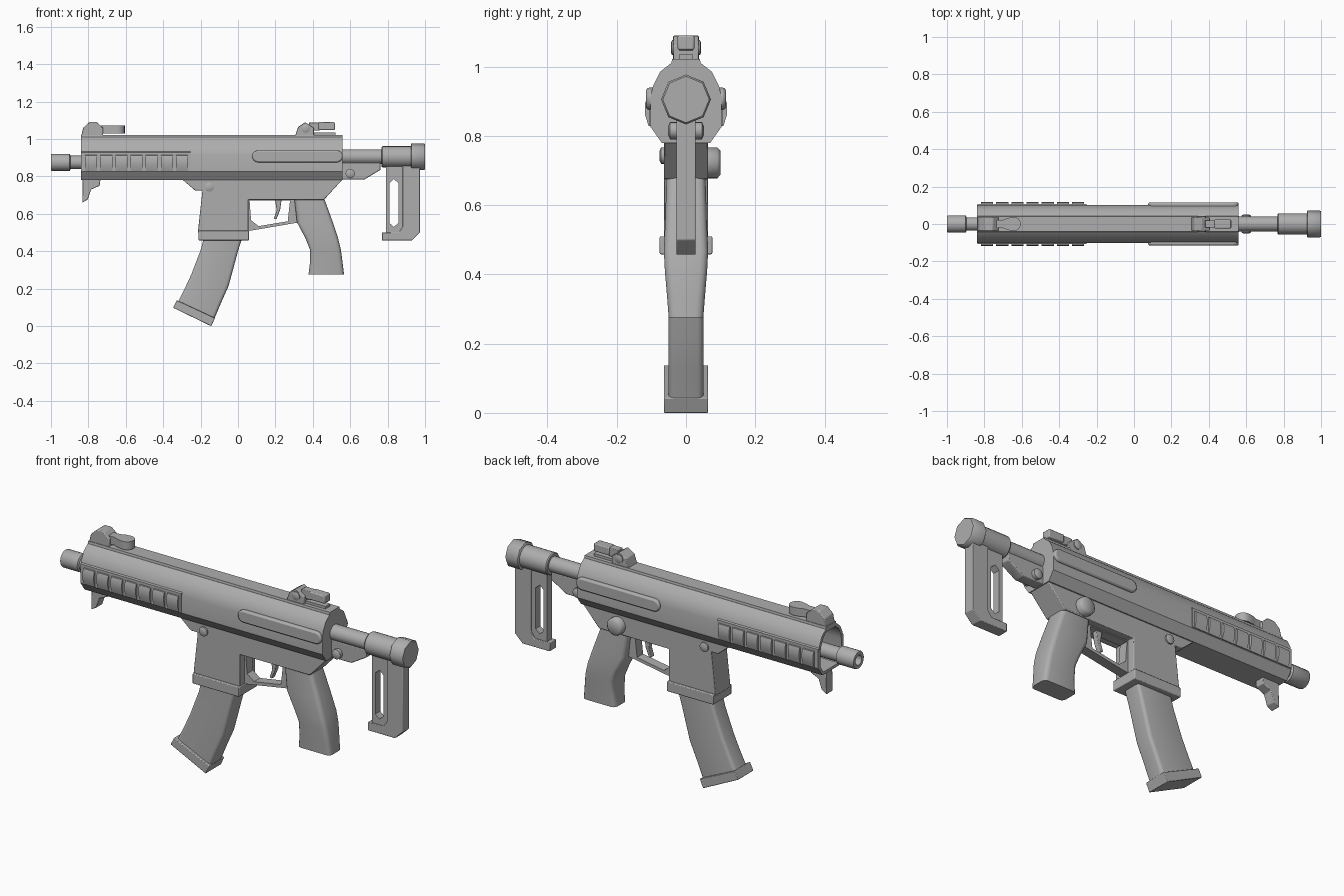
import bpy, bmesh
from math import radians, cos, sin, pi

if "Cube" in bpy.data.objects:
    bpy.data.objects.remove(bpy.data.objects["Cube"])

# Dark grey finish shared by all parts
grey = bpy.data.materials.new("dark_grey")
grey.diffuse_color = (.42, .42, .42, 1)
grey.use_nodes = True
grey.node_tree.nodes["Principled BSDF"].inputs["Base Color"].default_value = grey.diffuse_color


def finish(name, bm, bevel=0, smooth=32):
    bmesh.ops.recalc_face_normals(bm, faces=bm.faces[:])
    me = bpy.data.meshes.new(name)
    bm.to_mesh(me)
    bm.free()
    me.materials.append(grey)
    ob = bpy.data.objects.new(name, me)
    bpy.context.collection.objects.link(ob)
    bpy.ops.object.select_all(action='DESELECT')
    ob.select_set(True)
    bpy.context.view_layer.objects.active = ob
    bpy.ops.object.shade_smooth_by_angle(angle=radians(smooth))
    if bevel:
        m = ob.modifiers.new("bevel", 'BEVEL')
        m.width, m.segments, m.limit_method = bevel, 2, 'ANGLE'
    return ob


def skin(name, rows, loop=False, bevel=0, smooth=32):
    """Join equal-length vertex rings with quads; cap the ends unless looped."""
    bm = bmesh.new()
    vs = [[bm.verts.new(p) for p in r] for r in rows]
    pairs = list(zip(vs, vs[1:])) + ([(vs[-1], vs[0])] if loop else [])
    for a, b in pairs:
        for i in range(len(a)):
            j = (i + 1) % len(a)
            bm.faces.new((a[i], a[j], b[j], b[i]))
    if not loop:
        bm.faces.new(vs[0])
        bm.faces.new(vs[-1])
    return finish(name, bm, bevel, smooth)


def prism(name, pts, y0, y1, bevel=0):
    return skin(name, [[(x, y, z) for x, z in pts] for y in (y0, y1)], bevel=bevel)


def xprism(name, pts, x0, x1, bevel=0):
    return skin(name, [[(x, y, z) for y, z in pts] for x in (x0, x1)], bevel=bevel)


def box(name, x0, x1, hw, z0, z1, bevel=0):
    return prism(name, [(x0, z0), (x1, z0), (x1, z1), (x0, z1)], -hw, hw, bevel)


def frame(name, outer, inner, hw, bevel=0):
    rows = [[(x, y, z) for x, z in p]
            for p, y in ((outer, -hw), (outer, hw), (inner, hw), (inner, -hw))]
    return skin(name, rows, loop=True, bevel=bevel)


def lathe(name, prof, n, axis, c, smooth=32):
    rows = []
    for a, r in prof:
        ring = [(r * cos(2 * pi * i / n), r * sin(2 * pi * i / n)) for i in range(n)]
        rows.append([(a, u, c[1] + v) if axis == 'x' else (c[0] + u, a, c[1] + v)
                     for u, v in ring])
    return skin(name, rows, smooth=smooth)


def loft(name, rows, c):
    """Rounded rectangular sections: front (x0,z0), back (x1,z1), half width."""
    out = []
    arc = [(c - c * cos(t), c - c * sin(t)) for t in (0, pi / 6, pi / 3, pi / 2)]
    for x0, z0, x1, z1, h in rows:
        L = x1 - x0
        q = [(dx, h - dy) for dx, dy in arc]
        ring = q + [(L - dx, y) for dx, y in reversed(q)]
        ring += [(dx, -y) for dx, y in reversed(ring)]
        out.append([(x0 + dx, y, z0 + dx / L * (z1 - z0)) for dx, y in ring])
    return skin(name, out, smooth=42)


# Upper receiver with hollow front
half = [(.043, 1.01), (.075, .985), (.095, .945), (.102, .915), (.102, .825), (.07, .78)]
sect = half + [(-y, z) for y, z in reversed(half)]
bm = bmesh.new()
ends = [[bm.verts.new((x, y, z)) for y, z in sect] for x in (-.84, .56)]
for i in range(len(sect)):
    j = (i + 1) % len(sect)
    bm.faces.new((ends[0][i], ends[0][j], ends[1][j], ends[1][i]))
front = bm.faces.new(ends[0])
bm.faces.new(ends[1])
bmesh.ops.recalc_face_normals(bm, faces=bm.faces[:])
bmesh.ops.inset_region(bm, faces=[front], thickness=.016)
ext = bmesh.ops.extrude_face_region(bm, geom=[front])
bmesh.ops.translate(bm, vec=(.2, 0, 0),
                    verts=[v for v in ext['geom'] if isinstance(v, bmesh.types.BMVert)])
if front.is_valid:
    bmesh.ops.delete(bm, geom=[front], context='FACES_ONLY')
finish("upper_receiver", bm)
xprism("top_rail", [(-.044, 1.0), (.044, 1.0), (.04, 1.022), (-.04, 1.022)], -.84, .56)

# Side panels, grip blocks and long raised pills
for s, side in ((-1, "right"), (1, "left")):
    xprism("handguard_panel_" + side, [(s * y, z) for y, z in
           ((.09, .936), (.106, .928), (.106, .83), (.09, .825))], -.838, -.255)
    for i in range(7):
        x = -.818 + .081 * i
        xprism(f"handguard_block_{side}_{i}", [(s * y, z) for y, z in
               ((.1, .915), (.112, .912), (.118, .895), (.118, .86), (.108, .828), (.1, .828))],
               x, x + .065)
    r = .032
    pill = [(.108 - r * sin(pi * k / 8), .907 + r * cos(pi * k / 8)) for k in range(9)]
    pill += [(.528 + r * sin(pi * k / 8), .907 - r * cos(pi * k / 8)) for k in range(9)]
    prism("side_pill_" + side, pill, s * .085, s * .115, .008)

# Barrel and muzzle
lathe("barrel", [(-.93, .001), (-.93, .026), (-1, .026), (-1, .043), (-.995, .046), (-.9, .046),
                 (-.895, .036), (-.6, .036)], 20, 'x', (0, .875))

# Lower receiver, magazine well lip and magazine
prism("lower_receiver", [(-.3, .785), (-.23, .725), (-.19, .725), (-.215, .5), (.055, .5),
      (.055, .675), (.46, .675), (.56, .785)], -.064, .064, .004)
box("magwell_lip", -.211, .059, .076, .458, .51, .004)
loft("magazine", [(-.18, .48, .025, .48, .05), (-.2, .405, .0, .4, .05),
                  (-.25, .275, -.05, .215, .05), (-.285, .2, -.09, .125, .05),
                  (-.325, .12, -.13, .03, .05)], .016)
prism("magazine_base", [(-.327, .138), (-.347, .098), (-.143, -.001), (-.123, .043)],
      -.064, .064, .003)

# Trigger group
frame("trigger_guard",
      [(.05, .69), (.05, .508), (.075, .511), (.32, .553), (.32, .69)],
      [(.062, .67), (.07, .565), (.11, .534), (.266, .56), (.278, .67)], .025)
prism("trigger", [(.195, .69), (.235, .69), (.225, .62), (.205, .57), (.192, .575), (.207, .62)],
      -.014, .014, .003)

# Pistol grip
loft("pistol_grip", [(.30, .69, .458, .69, .056), (.315, .555, .507, .555, .06),
                     (.36, .47, .535, .47, .064), (.384, .41, .55, .41, .061),
                     (.385, .34, .559, .34, .055), (.377, .275, .567, .275, .05)], .022)

# Pins and selector button
lathe("receiver_pin", [(-.077, .012), (-.072, .024), (.072, .024), (.077, .012)], 16, 'y', (-.153, .743))
lathe("rear_pin", [(-.052, .012), (-.046, .025), (.046, .025), (.052, .012)], 16, 'y', (.6, .815))
lathe("selector_button", [(.05, .045), (.09, .045), (.1, .034)], 16, 'y', (.35, .722), 70)

# Rear bracket and stock
prism("rear_bracket", [(.54, .783), (.675, .783), (.762, .835), (.762, .875), (.54, .875)],
      -.028, .028, .004)
lathe("stock_tube", [(.5, .04), (.78, .04)], 20, 'x', (0, .905))
lathe("stock_sleeve", [(.768, .053), (.773, .057), (.95, .057)], 20, 'x', (0, .905))
lathe("stock_cap", [(.925, .068), (.928, .072), (.994, .072), (1, .067)], 8, 'x', (0, .905), 46)
frame("stock_plate", [(.79, .87), (.79, .5), (.835, .49), (.89, .5), (.89, .87), (.835, .875)],
      [(.81, .765), (.81, .55), (.833, .53), (.857, .55), (.857, .765), (.833, .785)], .02)
prism("stock_butt", [(.88, .88), (.88, .53), (.86, .5), (.77, .5), (.77, .457), (.928, .457),
      (.973, .5), (.973, .88)], -.028, .028, .003)

# Hand stop under the muzzle
prism("hand_stop", [(-.83, .785), (-.735, .785), (-.74, .75), (-.785, .73), (-.803, .677),
      (-.832, .66)], -.026, .026, .003)

# Front sight with folded arm
prism("front_sight_base", [(-.838, 1.015), (-.828, 1.06), (-.795, 1.09), (-.755, 1.09),
      (-.722, 1.06), (-.722, 1.015)], -.037, .037, .004)
arm = [(-.74, .022), (-.7, .022), (-.672, .033)]
arm += [(-.642 + .037 * sin(pi * k / 8), .037 * cos(pi * k / 8)) for k in range(9)]
arm += [(-.672, -.033), (-.7, -.022), (-.74, -.022)]
skin("front_sight_arm", [[(x, y, z) for x, y in arm] for z in (1.03, 1.072)])

# Rear sight with folded arm and screw
prism("rear_sight_base", [(.305, 1.015), (.322, 1.065), (.36, 1.09), (.405, 1.06), (.405, 1.015)],
      -.036, .036, .003)
box("rear_sight_foot", .4, .52, .02, 1.015, 1.035)
box("rear_sight_arm", .38, .435, .02, 1.045, 1.088, .003)
box("rear_sight_leaf", .43, .518, .024, 1.048, 1.09, .005)
lathe("rear_sight_screw", [(-.044, .014), (-.04, .022), (.04, .022), (.044, .014)], 16, 'y', (.362, 1.055))
